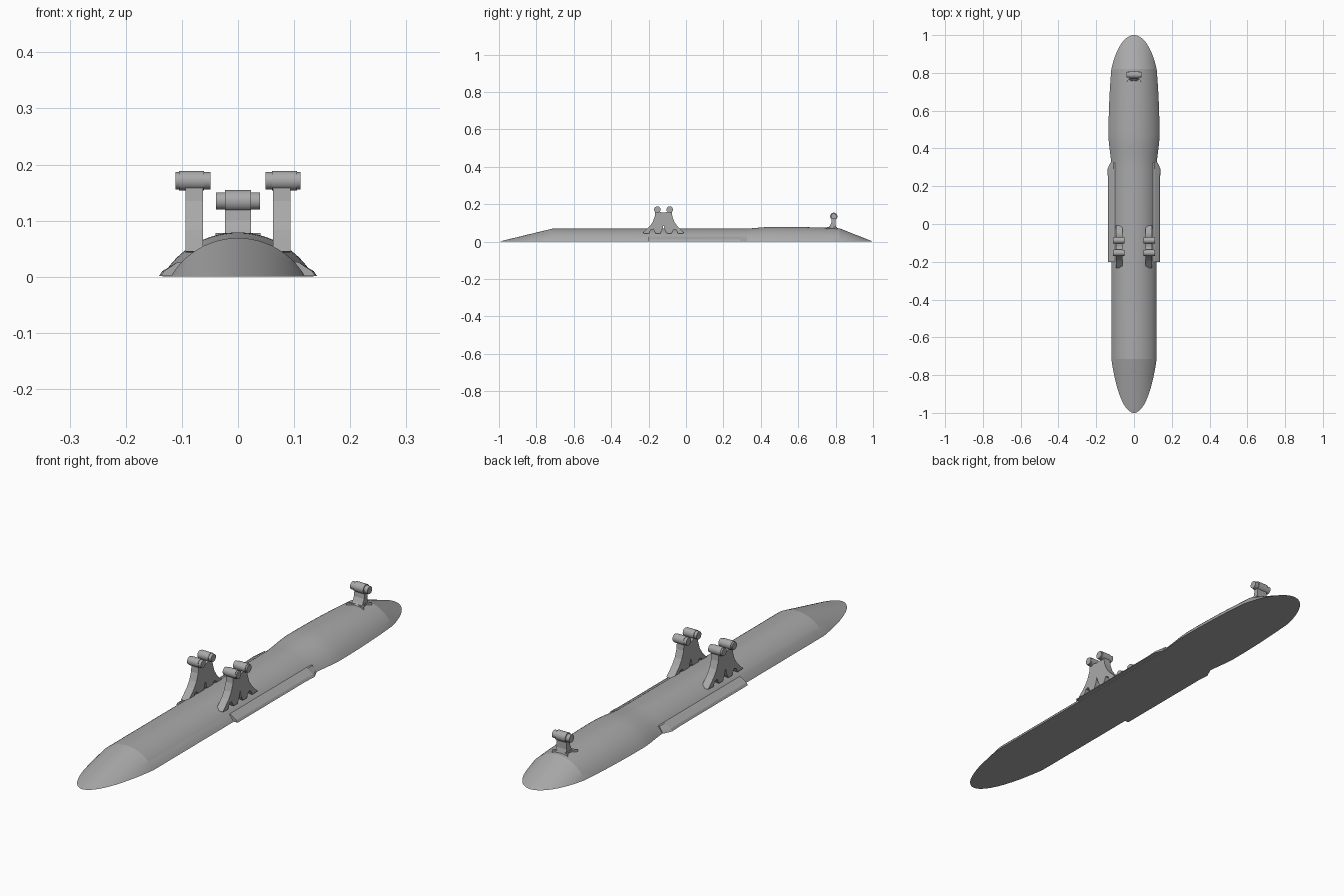
import bpy, bmesh, math
from mathutils import Matrix

if "Cube" in bpy.data.objects:
    bpy.data.objects.remove(bpy.data.objects["Cube"])

grey = bpy.data.materials.new("plain_grey")
grey.diffuse_color = (0.4, 0.4, 0.4, 1)
grey.use_nodes = True
grey.node_tree.nodes["Principled BSDF"].inputs["Base Color"].default_value = grey.diffuse_color


def finish(name, bm, angle=10):
    bmesh.ops.recalc_face_normals(bm, faces=bm.faces)
    me = bpy.data.meshes.new(name)
    bm.to_mesh(me)
    bm.free()
    me.materials.append(grey)
    ob = bpy.data.objects.new(name, me)
    bpy.context.collection.objects.link(ob)
    bpy.ops.object.select_all(action='DESELECT')
    ob.select_set(True)
    bpy.context.view_layer.objects.active = ob
    bpy.ops.object.shade_smooth_by_angle(angle=math.radians(angle))
    return ob


def loft(name, sections):
    """Skin closed sections of equal point count and cap both ends."""
    bm = bmesh.new()
    rings = [[bm.verts.new(p) for p in s] for s in sections]
    n = len(rings[0])
    for a, b in zip(rings, rings[1:]):
        for i in range(n):
            j = (i + 1) % n
            bm.faces.new((a[i], a[j], b[j], b[i]))
    bm.faces.new(rings[0])
    bm.faces.new(rings[-1])
    return finish(name, bm)


def extrude_x(name, profile, x0, x1):
    return loft(name, [[(x, y, z) for y, z in profile] for x in (x0, x1)])


def rod(name, x, y, z, r, length):
    bm = bmesh.new()
    bmesh.ops.create_cone(bm, cap_ends=True, segments=48, radius1=r, radius2=r, depth=length,
                          matrix=Matrix.Translation((x, y, z)) @ Matrix.Rotation(math.pi / 2, 4, 'Y'))
    return finish(name, bm)


def arc(y, w, h, n=36):
    """Circular segment of half width w and height h, standing on z = 0."""
    r = (w * w + h * h) / (2 * h)
    a = math.asin(min(1, w / r))
    return [(r * math.sin(t), y, r * math.cos(t) - r + h)
            for t in (-a + 2 * a * i / n for i in range(n + 1))]


def sunk(y, w, h, k):
    """The same arc lowered until only the fraction k of its height remains."""
    r = (w * w + h * h) / (2 * h)
    return arc(y, math.sqrt(k * h * (2 * r - k * h)), k * h)


# Body: flat-bottomed hull with sloping ends and a gentle rear bulge
steps = [0.02, 0.06, 0.12, 0.2, 0.3, 0.4, 0.5, 0.6, 0.7, 0.8, 0.9]
W, H, HB = 0.12, 0.069, 0.071
body = [sunk(-1 + 0.285 * k * k, W, H, max(k * k, 0.001)) for k in [0] + steps]
body += [arc(-0.715, W, H), arc(0.30, W, H)]
for i in range(1, 9):
    s = i / 8
    e = s * s * (3 - 2 * s)
    body.append(arc(0.30 + 0.17 * s, W + 0.015 * e, H + 0.010 * e))
for i in range(1, 9):
    s = i / 8
    body.append(arc(0.47 + 0.35 * s, 0.135 - 0.015 * s * s, 0.079 - 0.008 * s * s))
body += [sunk(1 - 0.18 * k * k, W, HB, max(k * k, 0.001)) for k in steps[::-1] + [0]]
loft("body", body)

# Low strips along the flanks
for side, tag in ((-1, "left"), (1, "right")):
    loft("side_strip_" + tag,
         [[(side * 0.09, y, 0.001), (side * x, y, 0.001), (side * (x - 0.006), y, 0.010),
           (side * 0.108, y, 0.026), (side * 0.09, y, 0.026)]
          for y, x in ((-0.2, 0.138), (0.24, 0.138), (0.29, 0.141), (0.325, 0.125))])

# Front brackets: splayed legs with toothed feet, each carrying two rods
MID = -0.12
half = [(0.0, 0.155), (0.018, 0.158), (0.03, 0.165), (0.044, 0.165), (0.047, 0.135),
        (0.058, 0.105), (0.073, 0.083), (0.09, 0.066), (0.112, 0.045), (0.078, 0.043),
        (0.068, 0.062), (0.055, 0.066), (0.042, 0.043), (0.018, 0.043), (0.008, 0.06), (0.0, 0.088)]
outline = [(MID + d, z) for d, z in half] + [(MID - d, z) for d, z in half[-2:0:-1]]
for side, tag in ((-1, "left"), (1, "right")):
    a, b = sorted((side * 0.062, side * 0.094))
    extrude_x("front_bracket_" + tag, outline, a, b)
    for d, end in ((-0.033, "front"), (0.033, "rear")):
        rod(f"bracket_rod_{tag}_{end}", side * 0.08, MID + d, 0.171, 0.0155, 0.062)
        rod(f"bracket_collar_{tag}_{end}", side * 0.083, MID + d, 0.171, 0.0175, 0.044)

# Rear mount: curved post, spreading foot and crosswise rod
post = [(0.755, 0.070), (0.768, 0.083), (0.777, 0.100), (0.781, 0.13),
        (0.799, 0.13), (0.799, 0.09), (0.806, 0.068)]
extrude_x("rear_post", post, -0.023, 0.023)
foot = [(-0.04, 0.752), (0.0, 0.764), (0.04, 0.752), (0.026, 0.772), (0.023, 0.79),
        (0.036, 0.808), (0.0, 0.800), (-0.036, 0.808), (-0.023, 0.79), (-0.026, 0.772)]
loft("rear_foot", [[(x, y, z) for x, y in foot] for z in (0.062, 0.078)])
rod("rear_rod", 0, 0.79, 0.135, 0.0155, 0.078)
rod("rear_collar", 0, 0.79, 0.135, 0.0195, 0.046)
